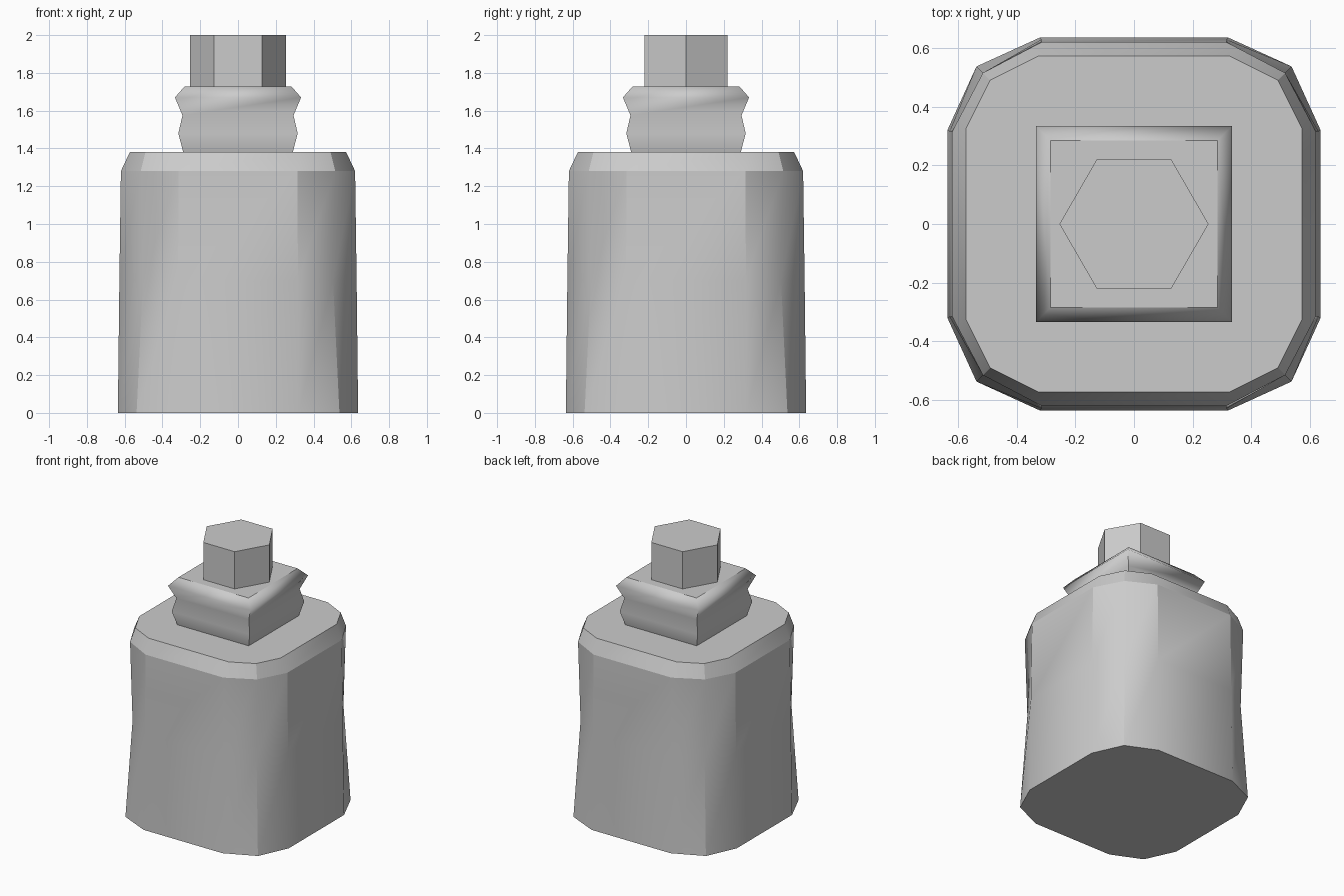
import bpy, bmesh, math

if "Cube" in bpy.data.objects:
    bpy.data.objects.remove(bpy.data.objects["Cube"])


def loft(name, rings, angle, sharp_rings=()):
    """Skin a stack of matching (x, y, z) rings, cap it, and shade by angle."""
    bm = bmesh.new()
    loops = [[bm.verts.new(p) for p in ring] for ring in rings]
    n = len(loops[0])
    for a, b in zip(loops, loops[1:]):
        for i in range(n):
            j = (i + 1) % n
            bm.faces.new((a[i], a[j], b[j], b[i]))
    bm.faces.new(loops[0][::-1])
    bm.faces.new(loops[-1])
    bmesh.ops.recalc_face_normals(bm, faces=bm.faces)
    for f in bm.faces:
        f.smooth = True
    crisp = [set(loops[k]) for k in sharp_rings]
    for e in bm.edges:
        on_crisp = any(set(e.verts) <= ring for ring in crisp)
        e.smooth = not (on_crisp or e.calc_face_angle(0) > math.radians(angle))
    mesh = bpy.data.meshes.new(name)
    bm.to_mesh(mesh)
    bm.free()
    obj = bpy.data.objects.new(name, mesh)
    bpy.context.collection.objects.link(obj)
    return obj


def clipped_square(side, shoulder, corner, z):
    """Twelve-sided rounded square, counter-clockwise."""
    quarter = [(side, shoulder), (corner, corner), (shoulder, side)]
    pts = []
    for _ in range(4):
        pts += [(x, y, z) for x, y in quarter]
        quarter = [(-y, x) for x, y in quarter]
    return pts


def polygon(n, radius, z, turn=0.0):
    return [(radius * math.cos(turn + math.tau * i / n),
             radius * math.sin(turn + math.tau * i / n), z) for i in range(n)]


# Body: corners pinched at mid height, chamfered shoulder
body_profile = [(0.636, 0.32, 0.537, 0.0), (0.628, 0.317, 0.503, 0.70),
                (0.62, 0.315, 0.515, 1.28), (0.573, 0.325, 0.49, 1.38)]
loft("body", [clipped_square(*p) for p in body_profile], 30, (0, 2, 3))

# Collar: square with two rounded ridges
collar_profile = [(0.29, 1.38), (0.316, 1.48), (0.294, 1.575),
                  (0.334, 1.67), (0.284, 1.727)]
loft("collar", [polygon(4, h * math.sqrt(2), z, math.pi / 4)
                for h, z in collar_profile], 75, (0, 4))

# Cap: hexagonal plug
loft("cap", [polygon(6, 0.254, z) for z in (1.727, 2.0)], 30)
